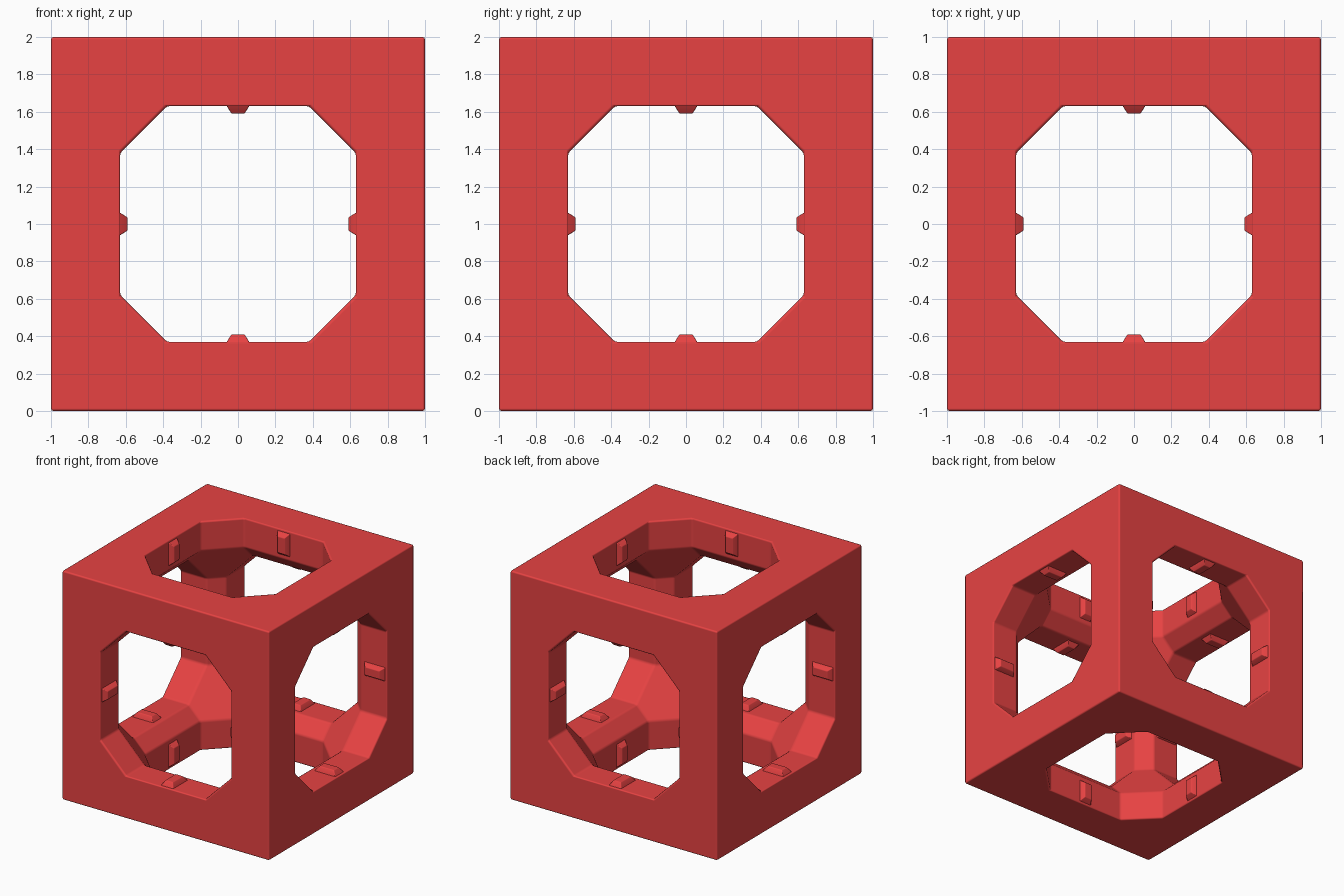
import bpy, bmesh
from itertools import product
from mathutils import Vector

if "Cube" in bpy.data.objects:
    bpy.data.objects.remove(bpy.data.objects["Cube"])

C, W, D = 0.38, 0.63, 0.745   # octagon corner, hole half width, depth of inner chamfer

red = bpy.data.materials.new("red")
red.diffuse_color = (0.8, 0.055, 0.055, 1)
red.use_nodes = True
red.node_tree.nodes["Principled BSDF"].inputs["Base Color"].default_value = red.diffuse_color


def place(axis, depth, u, v):
    p = Vector((0, 0, 0))
    p[axis], p[(axis + 1) % 3], p[(axis + 2) % 3] = depth, u, v
    return p + Vector((0, 0, 1))


def finish(bm, name, bevel):
    bmesh.ops.remove_doubles(bm, verts=bm.verts, dist=1e-4)
    bmesh.ops.recalc_face_normals(bm, faces=bm.faces)
    me = bpy.data.meshes.new(name)
    bm.to_mesh(me)
    bm.free()
    ob = bpy.data.objects.new(name, me)
    bpy.context.collection.objects.link(ob)
    me.materials.append(red)
    mod = ob.modifiers.new("soft_edges", 'BEVEL')
    mod.width, mod.segments = bevel, 2
    mod.limit_method, mod.angle_limit = 'ANGLE', 0.5
    mod.harden_normals = True
    for p in me.polygons:
        p.use_smooth = True
    return ob


# Cube frame with an octagonal opening in each side
bm = bmesh.new()


def face(*pts):
    bm.faces.new([bm.verts.new(p) for p in pts])


octagon = [(W, -C), (W, C), (C, W), (-C, W), (-W, C), (-W, -C), (-C, -W), (C, -W)]
square = [(1, 1), (-1, 1), (-1, -1), (1, -1)]
for axis, s in product(range(3), (1, -1)):
    outer = [place(axis, s, u, v) for u, v in octagon]
    inner = [place(axis, s * D, u, v) for u, v in octagon]
    corner = [place(axis, s, u, v) for u, v in square]
    for i in range(8):                       # walls of the opening
        j = (i + 1) % 8
        face(outer[i], outer[j], inner[j], inner[i])
    for i in range(4):                       # flat border around the opening
        face(outer[2 * i], outer[2 * i + 1], corner[i], corner[i - 1])
        face(outer[2 * i + 1], outer[(2 * i + 2) % 8], corner[i])

# Inner chamfers along the twelve beams
for axis, a, b in product(range(3), (1, -1), (1, -1)):
    face(place(axis, -C, a * W, b * D), place(axis, C, a * W, b * D),
         place(axis, C, a * D, b * W), place(axis, -C, a * D, b * W))

# Hexagonal inner faces of the eight corners
hexagon = [(C, W, D), (W, C, D), (D, C, W), (D, W, C), (W, D, C), (C, D, W)]
for x, y, z in product((1, -1), repeat=3):
    face(*[place(0, x * p, y * q, z * r) for p, q, r in hexagon])
finish(bm, "cube_frame", 0.014)

# Small tapered ribs in the middle of every opening wall
bm = bmesh.new()
for axis, s, side, swap in product(range(3), (1, -1), (1, -1), (False, True)):
    rings = []
    for h, half, d0, d1 in ((W + 0.02, 0.065, 0.99, 0.77),
                            (W, 0.06, 0.98, 0.78),
                            (W - 0.04, 0.035, 0.95, 0.81)):
        ring = []
        for d, t in ((d0, -half), (d0, half), (d1, half), (d1, -half)):
            u, v = (t, side * h) if swap else (side * h, t)
            ring.append(bm.verts.new(place(axis, s * d, u, v)))
        rings.append(ring)
    bm.faces.new(rings[0])
    bm.faces.new(rings[-1])
    for a, b in zip(rings, rings[1:]):
        for i in range(4):
            j = (i + 1) % 4
            bm.faces.new((a[i], a[j], b[j], b[i]))
finish(bm, "opening_ribs", 0.006)
